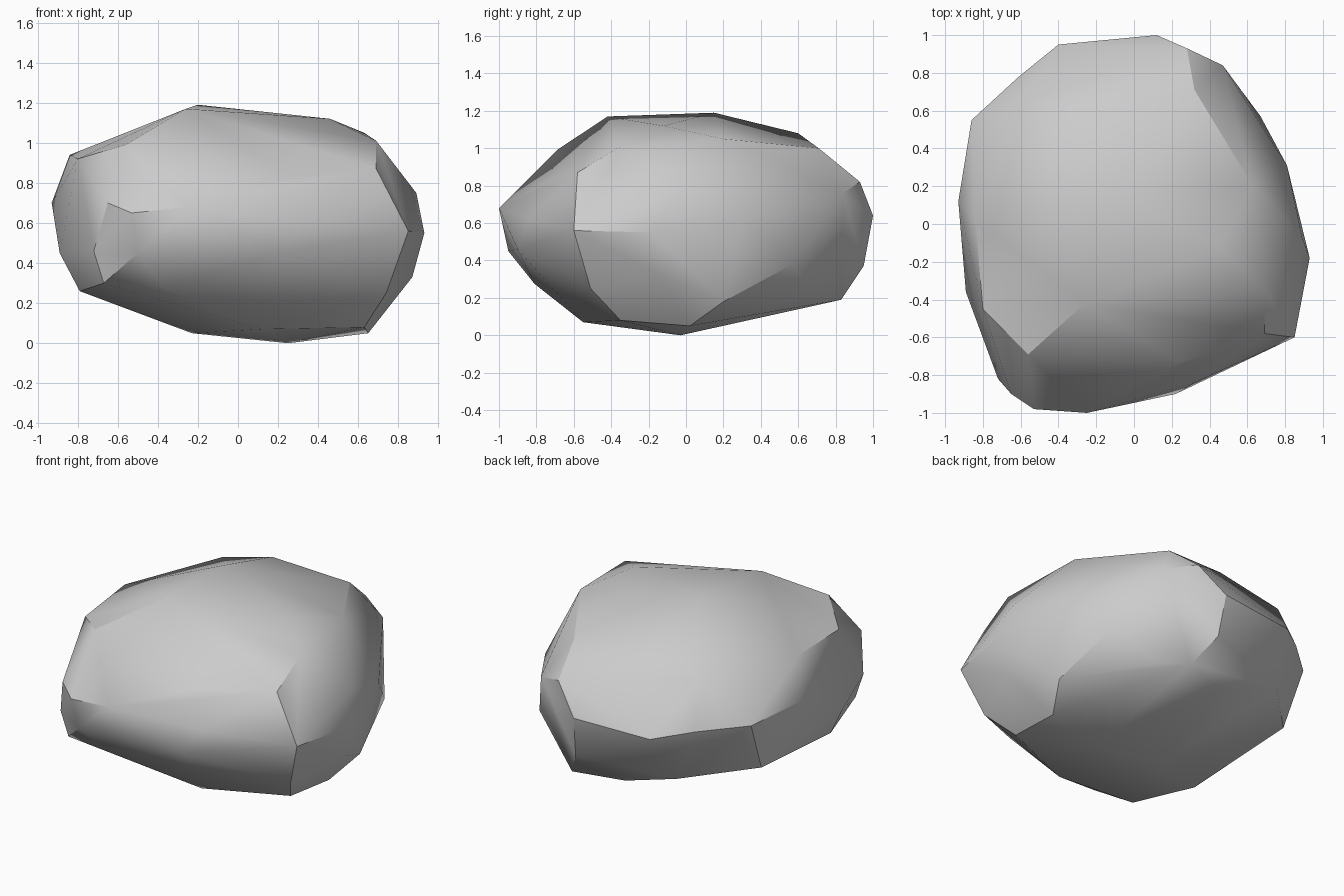
import bpy, bmesh, math

# Rock corners, grouped from crown to base
crown = [(-.2, .15, 1.19), (-.26, -.42, 1.17), (.46, -.12, 1.12), (-.17, .6, 1.08),
         (.69, -.35, 1.01), (.63, .2, 1.05), (.32, .71, 1.0),
         (-.56, -.69, .99), (-.8, -.45, .92), (-.84, .02, .94), (-.57, .66, .95)]
shoulder = [(.28, .93, .82), (.47, .84, .76), (.69, -.58, .87), (.25, -.73, .83),
            (.89, -.07, .75)]
belt = [(-.86, .55, .68), (-.61, .78, .66), (-.4, .95, .62), (.12, 1, .64), (-.65, -.9, .7),
        (-.53, -.98, .65), (-.25, -1, .68), (.32, -.84, .62), (.85, -.6, .56), (.93, -.18, .55),
        (.81, .31, .62), (.67, .57, .38), (.22, -.9, .46), (-.93, .12, .7), (-.89, -.36, .45),
        (-.72, -.82, .46), (-.5, -.95, .45)]
base = [(-.67, -.81, .3), (-.37, -.81, .275), (.12, -.55, .07), (.74, -.51, .25), (.63, -.35, .08),
        (.65, .02, .05), (.25, -.03, 0), (.87, -.15, .33), (.75, .2, .18), (.39, .69, .21),
        (.25, .83, .19), (-.06, .72, .17), (-.47, .77, .31), (-.83, .4, .34), (-.79, -.38, .26),
        (.14, .95, .37), (-.23, -.05, .05)]

# Wrap the corners in a convex hull
bm = bmesh.new()
for p in crown + shoulder + belt + base:
    bm.verts.new(p)
bmesh.ops.convex_hull(bm, input=bm.verts[:])
bmesh.ops.delete(bm, geom=[v for v in bm.verts if not v.link_faces], context='VERTS')
bmesh.ops.recalc_face_normals(bm, faces=bm.faces[:])
mesh = bpy.data.meshes.new("rock")
bm.to_mesh(mesh)
bm.free()
rock = bpy.data.objects.new("rock", mesh)
bpy.context.collection.objects.link(rock)

# Soft facets with the hard breaks kept
bpy.context.view_layer.objects.active = rock
rock.select_set(True)
bpy.ops.object.shade_smooth_by_angle(angle=math.radians(30))
